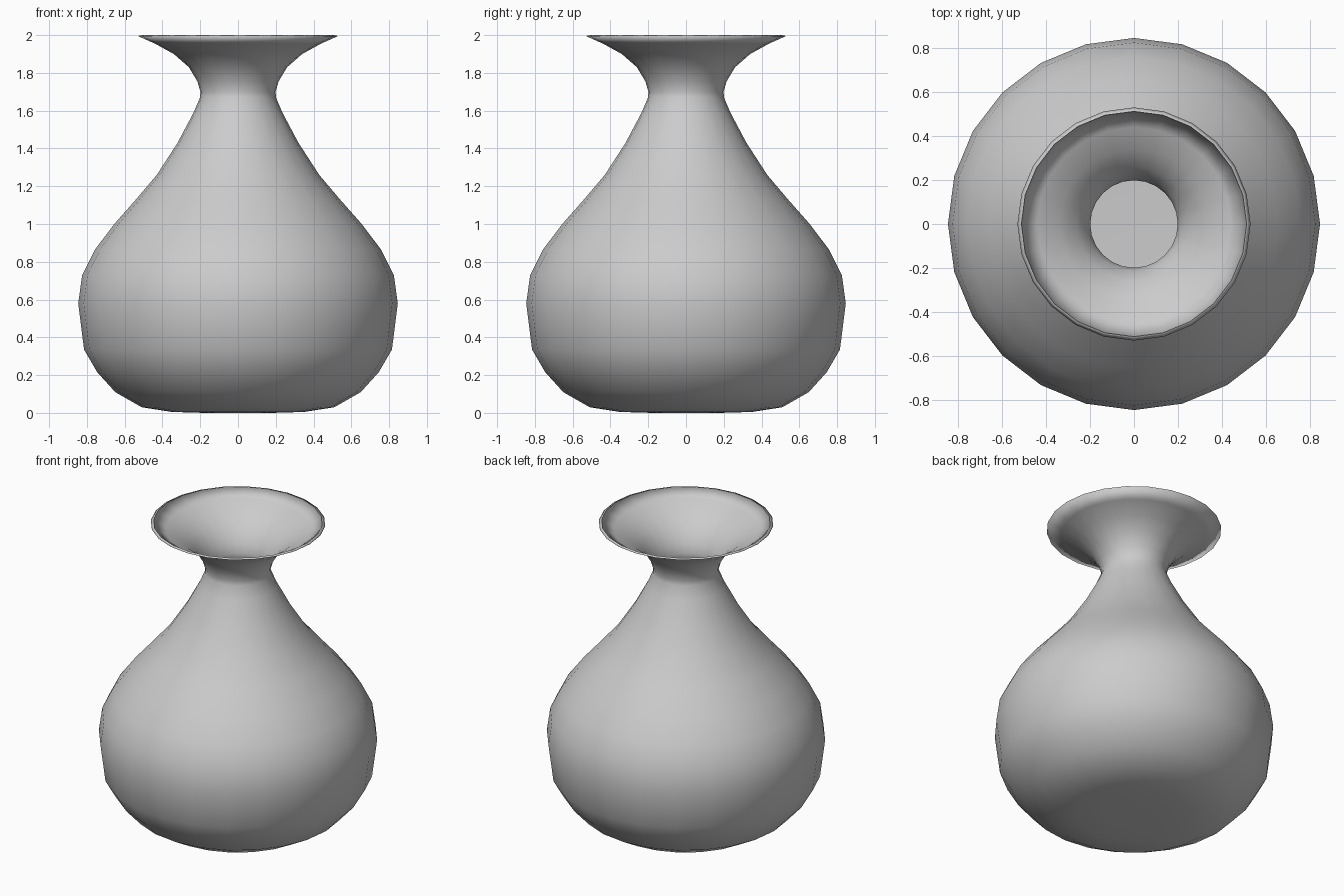
import bpy, bmesh
from math import cos, sin, pi

if "Cube" in bpy.data.objects:
    bpy.data.objects.remove(bpy.data.objects["Cube"])

# Vase profile (radius, height), from base to the curled-in lip
PROFILE = [(0.18, 0.0), (0.35, 0.005), (0.51, 0.03), (0.65, 0.11), (0.745, 0.215),
           (0.815, 0.335), (0.846, 0.58), (0.825, 0.73), (0.757, 0.865),
           (0.655, 1.0), (0.54, 1.13), (0.43, 1.26), (0.32, 1.43),
           (0.235, 1.59), (0.201, 1.67), (0.199, 1.70), (0.215, 1.755),
           (0.26, 1.83), (0.34, 1.90), (0.44, 1.955), (0.53, 1.995), (0.512, 2.0)]
SIDES = 24

bm = bmesh.new()
rings = [[bm.verts.new((r * cos(2 * pi * i / SIDES), r * sin(2 * pi * i / SIDES), z))
          for i in range(SIDES)] for r, z in PROFILE]

# Lathe wall
for a, b in zip(rings, rings[1:]):
    for i in range(SIDES):
        j = (i + 1) % SIDES
        bm.faces.new((a[i], a[j], b[j], b[i]))

# Closed base
bm.faces.new(rings[0][::-1])

for f in bm.faces:
    f.smooth = True
mesh = bpy.data.meshes.new("vase")
bm.to_mesh(mesh)
bm.free()
bpy.context.collection.objects.link(bpy.data.objects.new("vase", mesh))
